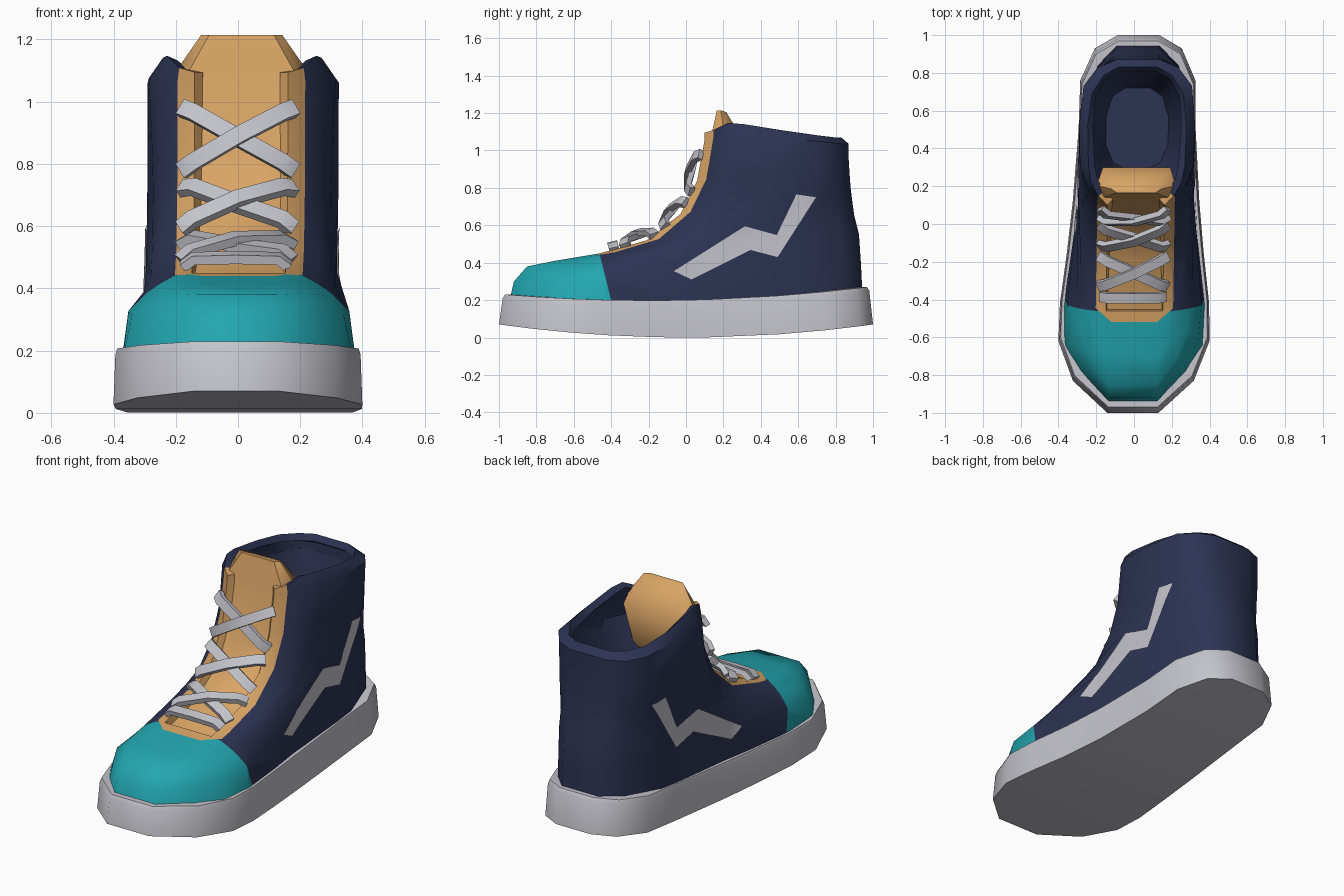
import bpy, bmesh
from math import radians
from mathutils import Vector
from mathutils.bvhtree import BVHTree

cube = bpy.data.objects.get("Cube")
if cube:
    bpy.data.objects.remove(cube, do_unlink=True)


def material(name, r, g, b):
    m = bpy.data.materials.new(name)
    m.use_nodes = True
    m.diffuse_color = (r, g, b, 1)
    m.node_tree.nodes["Principled BSDF"].inputs["Base Color"].default_value = (r, g, b, 1)
    return m


NAVY = material("navy canvas", .025, .033, .086)
TAN = material("tan lining", .69, .37, .13)
TEAL = material("teal toe", .016, .38, .43)
GREY = material("light grey rubber", .55, .55, .60)


def bend(p):
    # The heel sits slightly to one side of the toe
    return Vector((p[0] + .015 * (p[1] + .6), p[1], p[2]))


def ring(half):
    # Mirror a front-to-back half outline into a closed ring
    return half + [(-x, y, z) for x, y, z in reversed(half)]


def loft(bm, rings, bottom=False, top=False, open_from=99):
    rows = [[bm.verts.new(p) for p in r] for r in rings]
    n = len(rows[0])
    for k in range(len(rows) - 1):
        for i in range(n):
            if i == n - 1 and k >= open_from:
                continue
            j = (i + 1) % n
            bm.faces.new((rows[k][i], rows[k][j], rows[k + 1][j], rows[k + 1][i]))
    # Caps are strips across the mirror plane
    for i in range(n // 2 - 1):
        if bottom:
            r = rows[0]
            bm.faces.new((r[i], r[n - 1 - i], r[n - 2 - i], r[i + 1]))
        if top:
            r = rows[-1]
            bm.faces.new((r[i], r[i + 1], r[n - 2 - i], r[n - 1 - i]))


def finish(bm, name, mats, thickness=0, offset=-1):
    for v in bm.verts:
        v.co = bend(v.co)
    mesh = bpy.data.meshes.new(name)
    bm.to_mesh(mesh)
    bm.free()
    for m in mats:
        mesh.materials.append(m)
    ob = bpy.data.objects.new(name, mesh)
    bpy.context.collection.objects.link(ob)
    bpy.ops.object.select_all(action='DESELECT')
    bpy.context.view_layer.objects.active = ob
    ob.select_set(True)
    if thickness:
        mod = ob.modifiers.new("thickness", 'SOLIDIFY')
        mod.thickness = thickness
        mod.offset = offset
        bpy.ops.object.modifier_apply(modifier=mod.name)
    bpy.ops.object.shade_smooth_by_angle(angle=radians(48))
    return ob


# Sole: flared rubber cup with a rocker bottom
outline = [(.135, -1), (.32, -.83), (.40, -.62), (.395, -.42), (.362, -.15), (.335, .12),
           (.31, .5), (.305, .76), (.23, .93), (.11, 1)]


def sole_top(y):
    return .2 + .02 * y + .05 * y * y


bm = bmesh.new()
loft(bm, [ring([(x, y, .07 * y * y) for x, y in outline]),
          ring([(x * .985, y * .98, sole_top(y) - .02) for x, y in outline]),
          ring([(x * .97, y * .968, sole_top(y)) for x, y in outline]),
          ring([(x * .87, y * .92, sole_top(y)) for x, y in outline])], True, True)
finish(bm, "sole", [GREY])

# Upper: rings given as front y, front z, back y, back z, four front half widths
sections = [
    (-.95, .17, .945, .20, .13, .28, .37, .375),
    (-.92, .30, .935, .40, .13, .265, .34, .355),
    (-.85, .38, .925, .55, .13, .23, .28, .305),
    (-.70, .41, .90, .65, .135, .205, .25, .285),
    (-.46, .45, .89, .72, .15, .205, .25, .285),
    (-.21, .52, .88, .80, .15, .205, .255, .285),
    (-.03, .66, .875, .87, .15, .205, .26, .285),
    (.06, .84, .87, .95, .15, .205, .265, .29),
    (.10, 1.05, .87, 1.035, .15, .205, .27, .30)]
along = (0, .06, .16, .27, .55, .82, .945, 1)
instep_drop = (0, -.01, -.03, -.035, -.02, 0, 0, 0)
collar_rise = (.01, .02, .03, .03, .02, .01, 0, 0)
lip_inset = (0, .005, .03, .045, .045, .045, .035, .01)
lip_rise = (.035, .04, .07, .065, .045, .035, .035, .035)


def upper_ring(k):
    yf, zf, yb, zb, *front = sections[k]
    widths = front + [.307, .287, .215, .115]
    shift = collar_rise if k == len(sections) - 1 else instep_drop if 2 <= k <= 5 else [0] * 8
    points = []
    for i, (w, v, dz) in enumerate(zip(widths, along, shift)):
        if i == 1 and k < 3:
            v = .085  # rounder toe corner
        points.append((w, yf + v * (yb - yf), zf + v * (zb - zf) + dz))
    return points


# The collar lip is the last ring, chamfered inward
halves = [upper_ring(k) for k in range(len(sections))]
halves.append([(x - d, y - (.04 if y > .7 else 0), z + r)
               for (x, y, z), d, r in zip(halves[-1], lip_inset, lip_rise)])
bm = bmesh.new()
loft(bm, [ring(h) for h in halves], open_from=4)


def cut(co, no, region):
    faces = [f for f in bm.faces if region(f.calc_center_median())]
    geom = set(faces)
    for f in faces:
        geom.update(f.edges)
        geom.update(f.verts)
    bmesh.ops.bisect_plane(bm, geom=list(geom), plane_co=co, plane_no=no)


# Cut the slanted toe cap line and the rounded end of the lacing panel
cut((0, -.35, 0), (0, 1, .25), lambda c: True)
cut((0, -.52, 0), (0, 1, 0), lambda c: c.z > .4 and abs(c.x) < .22)
for s in (1, -1):
    cut((s * .12, -.52, 0), (s * .07, -.08, 0), lambda c: c.z > .4 and abs(c.x) < .22 and c.y < -.3)
for f in bm.faces:
    c = f.calc_center_median()
    panel = (c.z > .4 and abs(c.x) < .2 and -.52 < c.y < .3
             and .07 * (abs(c.x) - .12) < .08 * (c.y + .52))
    f.material_index = 1 if panel else 2 if c.y + .25 * c.z < -.35 else 0
upper = finish(bm, "upper", [NAVY, TAN, TEAL], .04)

# Inner lining: a tapered bowl down to the footbed
oval = [(.35, 0), (.75, .08), (1, .3), (1, .65), (.8, .9), (.4, 1)]
bm = bmesh.new()
loft(bm, [ring([(w * u, y0 + v * (y1 - y0), z) for u, v in oval])
          for w, y0, y1, z in ((.27, .18, .835, .98), (.22, .22, .79, .78), (.165, .29, .72, .5))],
     top=True)
finish(bm, "inner_lining", [NAVY])

# Tongue: tapered slab following the instep (half width, y, z, depth)
bm = bmesh.new()
loft(bm, [ring([(w * .8, y, z), (w, y + d * .4, z), (w * .85, y + d, z - d * .2)])
          for w, y, z, d in ((.17, -.46, .405, .08), (.18, -.19, .48, .08), (.18, 0, .64, .09),
                             (.18, .09, .84, .15), (.21, .14, 1.1, .16), (.13, .165, 1.215, .05))],
     True, True)
finish(bm, "tongue", [TAN])


# Laces: flat straps bowed over the tongue
def lace(name, start, end, normal, lift):
    a, b = Vector(start), Vector(end)
    side = (b - a).cross(normal).normalized() * .027
    bm = bmesh.new()
    rows = []
    for t, h in ((0, -.005), (.1, .022), (.5, lift), (.9, .022), (1, -.005)):
        p = a.lerp(b, t) + normal * h
        p.x -= .01
        rows.append([bm.verts.new(p + side), bm.verts.new(p - side)])
    for p, q in zip(rows, rows[1:]):
        bm.faces.new((p[0], q[0], q[1], p[1]))
    finish(bm, name, [GREY], .03, 0)


lace("lace_bar", (-.17, -.385, .475), (.17, -.385, .475), Vector((0, -.25, .97)), .025)
crossings = (("lower", -.33, .495, -.17, .55),
             ("middle", -.115, .595, -.005, .725),
             ("upper", .025, .78, .075, .98))
for label, y0, z0, y1, z1 in crossings:
    out = Vector((0, z0 - z1, y1 - y0)).normalized()
    lace("lace_" + label + "_under", (-.18, y1, z1), (.18, y0, z0), out, .018)
    lace("lace_" + label + "_over", (.18, y1, z1), (-.18, y0, z0), out, .042)

# Side zigzag stripes: thin plates laid onto the upper
zigzag = [((-.065, .355), (.03, .31)), ((.315, .595), (.345, .468)),
          ((.485, .548), (.49, .43)), ((.59, .765), (.695, .75))]
tree = BVHTree.FromObject(upper, bpy.context.evaluated_depsgraph_get())
STEPS, ACROSS = 8, 3
for s, name in ((1, "stripe_left"), (-1, "stripe_right")):
    bm = bmesh.new()
    rows = []
    for k, (p, q) in enumerate(zip(zigzag, zigzag[1:])):
        for i in range(STEPS + (k == len(zigzag) - 2)):
            t = i / STEPS
            hi = Vector(p[0]).lerp(Vector(q[0]), t)
            lo = Vector(p[1]).lerp(Vector(q[1]), t)
            row = []
            for j in range(ACROSS + 1):
                y, z = hi.lerp(lo, j / ACROSS)
                hit = tree.ray_cast(Vector((s * 2, y, z)), Vector((-s, 0, 0)))[0]
                x = (hit.x if hit else s * .3) + s * .006 - .015 * (y + .6)
                row.append(bm.verts.new((x, y, z)))
            rows.append(row)
    for a, b in zip(rows, rows[1:]):
        for j in range(ACROSS):
            quad = (a[j], a[j + 1], b[j + 1], b[j])
            bm.faces.new(quad if s > 0 else quad[::-1])
    finish(bm, name, [GREY])
